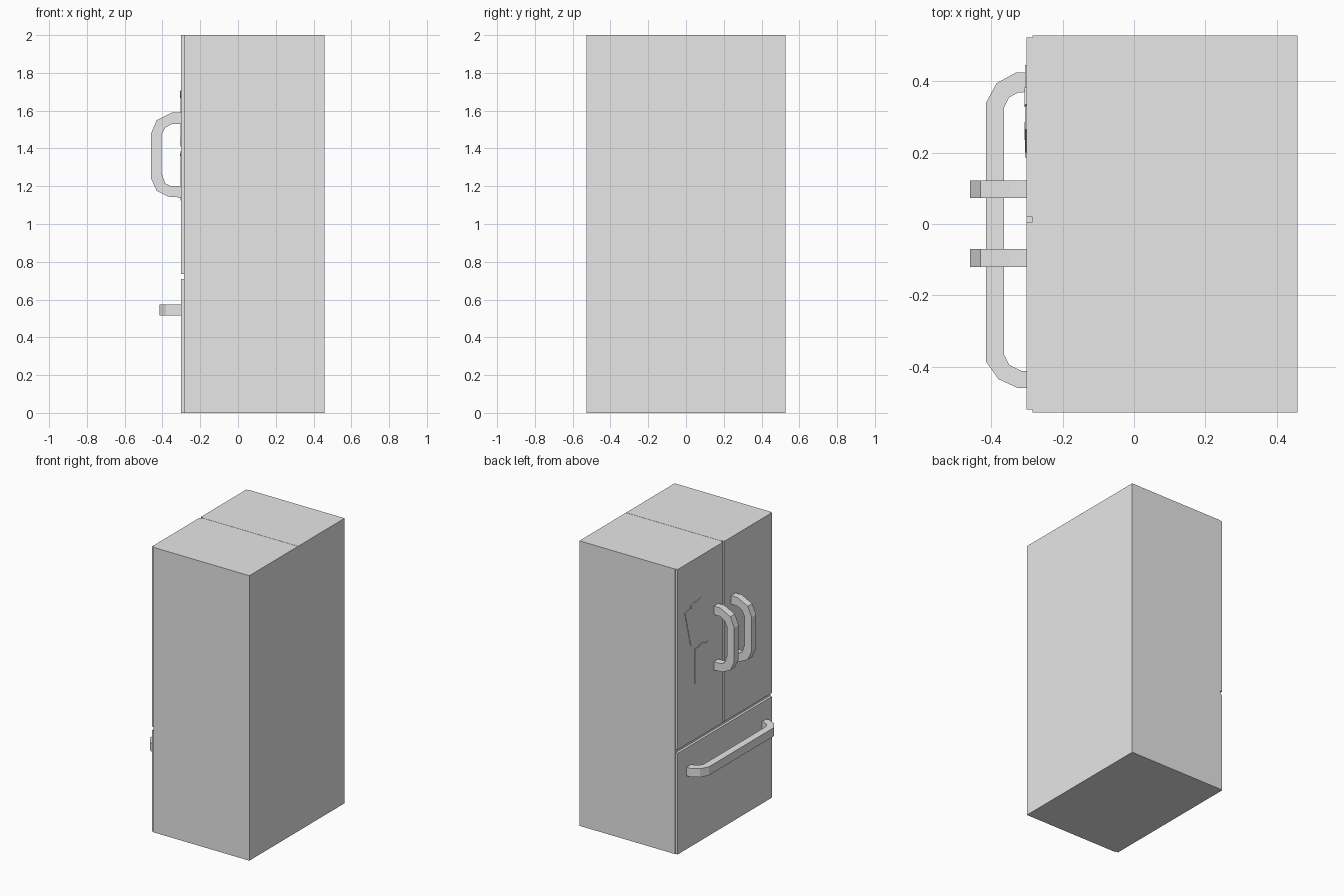
import bpy
import bmesh
from math import radians
from mathutils import Matrix, Vector

cube = bpy.data.objects.get("Cube")
if cube:
    bpy.data.objects.remove(cube, do_unlink=True)

grey = bpy.data.materials.new("light grey")
grey.use_nodes = True
grey.diffuse_color = (0.8, 0.8, 0.8, 1)
grey.node_tree.nodes["Principled BSDF"].inputs["Base Color"].default_value = (0.8, 0.8, 0.8, 1)


def finish(name, bm):
    bmesh.ops.recalc_face_normals(bm, faces=bm.faces)
    mesh = bpy.data.meshes.new(name)
    bm.to_mesh(mesh)
    bm.free()
    mesh.materials.append(grey)
    obj = bpy.data.objects.new(name, mesh)
    bpy.context.collection.objects.link(obj)
    return obj


def box(name, low, high, tilt=0):
    """Box between two corners, tilted about the x axis through its centre."""
    low, high = Vector(low), Vector(high)
    bm = bmesh.new()
    bmesh.ops.create_cube(bm, size=1)
    bmesh.ops.scale(bm, vec=high - low, verts=bm.verts)
    bmesh.ops.rotate(bm, matrix=Matrix.Rotation(radians(tilt), 3, 'X'), verts=bm.verts)
    bmesh.ops.translate(bm, vec=(low + high) / 2, verts=bm.verts)
    return finish(name, bm)


def handle(name, outer, inner, start, end, upright):
    """Flat bent bar: outer and inner outlines, given depth along the other axis."""
    def place(p, d):
        return (p[0], d, p[1]) if upright else (p[0], p[1], d)
    bm = bmesh.new()
    rings = [[bm.verts.new(place(p, d)) for p, d in
              ((o, start), (o, end), (i, end), (i, start))]
             for o, i in zip(outer, inner)]
    for a, b in zip(rings, rings[1:]):
        for k in range(4):
            n = (k + 1) % 4
            bm.faces.new((a[k], a[n], b[n], b[k]))
    bm.faces.new(rings[0])
    bm.faces.new(rings[-1])
    return finish(name, bm)


# Cabinet with two thin top panels and a fine seam between them
BACK, FACE, DOOR, HALF, TOP = 0.458, -0.285, -0.302, 0.528, 2.0
SEAM = 0.012
box("cabinet", (FACE, -HALF, 0), (BACK, HALF, TOP - 0.003))
box("top_panel_1", (FACE, -HALF, TOP - 0.003), (BACK, SEAM - 0.001, TOP))
box("top_panel_2", (FACE, SEAM + 0.001, TOP - 0.003), (BACK, HALF, TOP))

# Two upper doors and a full-width drawer
box("upper_door_1", (DOOR, -0.52, 0.735), (FACE, SEAM - 0.007, TOP))
box("upper_door_2", (DOOR, SEAM + 0.007, 0.735), (FACE, 0.523, TOP))
box("drawer_front", (DOOR, -0.52, 0), (FACE, 0.523, 0.71))

# Upright door handles
outer = [(DOOR, 1.59), (-0.35, 1.59), (-0.43, 1.55), (-0.46, 1.48),
         (-0.46, 1.24), (-0.43, 1.175), (-0.37, 1.145), (DOOR, 1.14)]
inner = [(DOOR, 1.53), (-0.35, 1.53), (-0.385, 1.51), (-0.405, 1.47),
         (-0.405, 1.27), (-0.385, 1.215), (-0.355, 1.2), (DOOR, 1.2)]
handle("door_handle_1", outer, inner, -0.12, -0.07, True)
handle("door_handle_2", outer, inner, 0.073, 0.122, True)

# Long drawer handle
outer = [(DOOR, 0.425), (-0.33, 0.425), (-0.385, 0.395), (-0.415, 0.34),
         (-0.415, -0.385), (-0.38, -0.435), (-0.325, -0.46), (DOOR, -0.46)]
inner = [(DOOR, 0.37), (-0.325, 0.368), (-0.35, 0.355), (-0.365, 0.325),
         (-0.365, -0.365), (-0.35, -0.395), (-0.315, -0.412), (DOOR, -0.412)]
handle("drawer_handle", outer, inner, 0.515, 0.575, False)

# Sheets of paper stuck to one door, each held by a strip of tape
for n, (y, z, width, height, tilt) in enumerate(
        ((0.323, 1.56, 0.187, 0.26, -14.5), (0.261, 1.248, 0.148, 0.246, 0)), 1):
    box(f"paper_note_{n}", (DOOR - 0.003, y - width / 2, z - height / 2),
        (DOOR, y + width / 2, z + height / 2), tilt)
    edge = Matrix.Rotation(radians(tilt), 3, 'X') @ Vector((0, 0, height / 2))
    ty, tz = y + edge.y, z + edge.z
    box(f"tape_{n}", (DOOR - 0.005, ty - 0.025, tz - 0.012),
        (DOOR, ty + 0.025, tz + 0.012), tilt)
